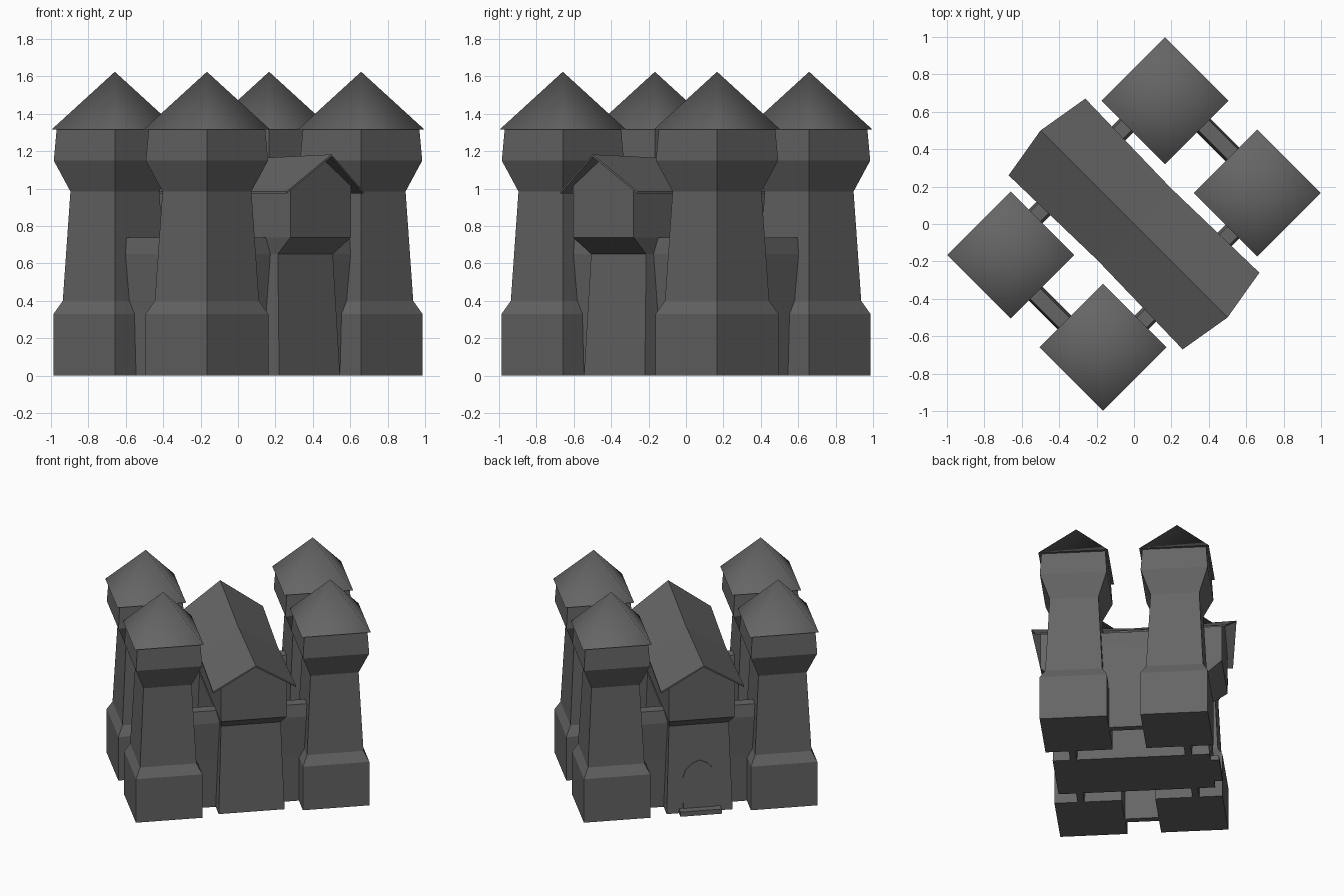
import bpy, bmesh, math
from mathutils import Matrix

if "Cube" in bpy.data.objects:
    bpy.data.objects.remove(bpy.data.objects["Cube"])

# The keep is laid out along local x (hall ridge) and y, then turned 45 degrees
TURN = Matrix.Rotation(-math.pi / 4, 4, 'Z')

stone = bpy.data.materials.new("dark_grey_stone")
stone.diffuse_color = (0.13, 0.13, 0.13, 1)
stone.use_nodes = True
stone.node_tree.nodes["Principled BSDF"].inputs["Base Color"].default_value = stone.diffuse_color


def finish(name, bm, smooth_sides=False):
    bmesh.ops.recalc_face_normals(bm, faces=bm.faces)
    if smooth_sides:
        for f in bm.faces:
            f.smooth = f.normal.z > 0
        for e in bm.edges:
            if any(f.normal.z < -0.9 for f in e.link_faces):
                e.smooth = False
    bm.transform(TURN)
    me = bpy.data.meshes.new(name)
    bm.to_mesh(me)
    bm.free()
    me.materials.append(stone)
    ob = bpy.data.objects.new(name, me)
    bpy.context.scene.collection.objects.link(ob)
    return ob


def loft(name, loops, smooth_sides=False):
    """Closed skin through a list of equal-length point loops."""
    bm = bmesh.new()
    rings = [[bm.verts.new(p) for p in lp] for lp in loops]
    n = len(rings[0])
    for a, b in zip(rings, rings[1:]):
        for i in range(n):
            j = (i + 1) % n
            bm.faces.new((a[i], a[j], b[j], b[i]))
    bm.faces.new(rings[0][::-1])
    bm.faces.new(rings[-1])
    return finish(name, bm, smooth_sides)


def rect(x0, x1, y0, y1, z):
    return [(x0, y0, z), (x1, y0, z), (x1, y1, z), (x0, y1, z)]


# Towers: square shaft with plinth and flared head, pyramid roof
TX, TY = 0.348, 0.583
SHAFT = [(0.232, 0), (0.232, 0.33), (0.197, 0.40), (0.168, 0.985),
         (0.231, 1.15), (0.22, 1.32)]
for sx in (-1, 1):
    for sy in (-1, 1):
        cx, cy = sx * TX, sy * TY
        loft("tower", [rect(cx - h, cx + h, cy - h, cy + h, z) for h, z in SHAFT])
        bm = bmesh.new()
        base = [bm.verts.new(p) for p in rect(cx - .24, cx + .24, cy - .24, cy + .24, 1.315)]
        tip = bm.verts.new((cx, cy, 1.625))
        bm.faces.new(base[::-1])
        for i in range(4):
            bm.faces.new((base[i], base[(i + 1) % 4], tip))
        finish("tower_roof", bm, True)

# Curtain walls: offset from tower centre (inner, outer) and height
WALL = [(0.025, 0.072, 0), (0.005, 0.085, 0.36), (0.0, 0.105, 0.65), (0.015, 0.092, 0.74)]
for s in (-1, 1):
    loft("tower_wall", [rect(-.24, .24, s * (TY + a), s * (TY + b), z) for a, b, z in WALL])
    for t in (-1, 1):
        loft("hall_wall", [rect(s * (TX + a), s * (TX + b), t * .12, t * .46, z)
                           for a, b, z in WALL])

# Hall: tapered lower storey, jettied upper storey
HALL = [(0.541, 0.23, 0), (0.509, 0.208, 0.65), (0.626, 0.23, 0.74), (0.626, 0.23, 0.985)]
loft("hall", [rect(-x, x, -y, y, z) for x, y, z in HALL])

# Gable filling under the roof
def gable(x, top):
    return [(x, -.23, .98), (x, .23, .98), (x, .23, top - .155), (x, 0, top - .012), (x, -.23, top - .155)]
loft("gable", [gable(-.626, 1.178), gable(0, 1.155), gable(.626, 1.178)])

# Hall roof: thin sagging sheet with raked ends
def roof_loop(xe, xr, w, ze, zr, t=0.012):
    return [(xe, -w, ze), (xr, 0, zr), (xe, w, ze),
            (xe, w, ze - t), (xr, 0, zr - t), (xe, -w, ze - t)]
loft_loops = [roof_loop(-.658, -.707, .29, .985, 1.183),
              roof_loop(0, 0, .275, .985, 1.158),
              roof_loop(.658, .707, .29, .985, 1.183)]
bm = bmesh.new()
rings = [[bm.verts.new(p) for p in lp] for lp in loft_loops]
for a, b in zip(rings, rings[1:]):
    for i in range(6):
        j = (i + 1) % 6
        bm.faces.new((a[i], a[j], b[j], b[i]))
for r in (rings[0], rings[-1]):
    bm.faces.new((r[0], r[1], r[4], r[5]))
    bm.faces.new((r[1], r[2], r[3], r[4]))
finish("hall_roof", bm)

# Arched door on the back-left end, leaning with the wall, and its step
def arch(off):
    pts = [(-.115, 0.0), (.115, 0.0), (.115, .26)]
    pts += [(.095, .32), (.055, .36), (0, .385), (-.055, .36), (-.095, .32), (-.115, .26)]
    return [(-.541 + .049 * z - off, y, z) for y, z in pts]
loft("door", [arch(-.02), arch(.006)])
loft("door_step", [rect(-.60, -.53, -.145, .145, 0), rect(-.60, -.53, -.145, .145, .035)])
